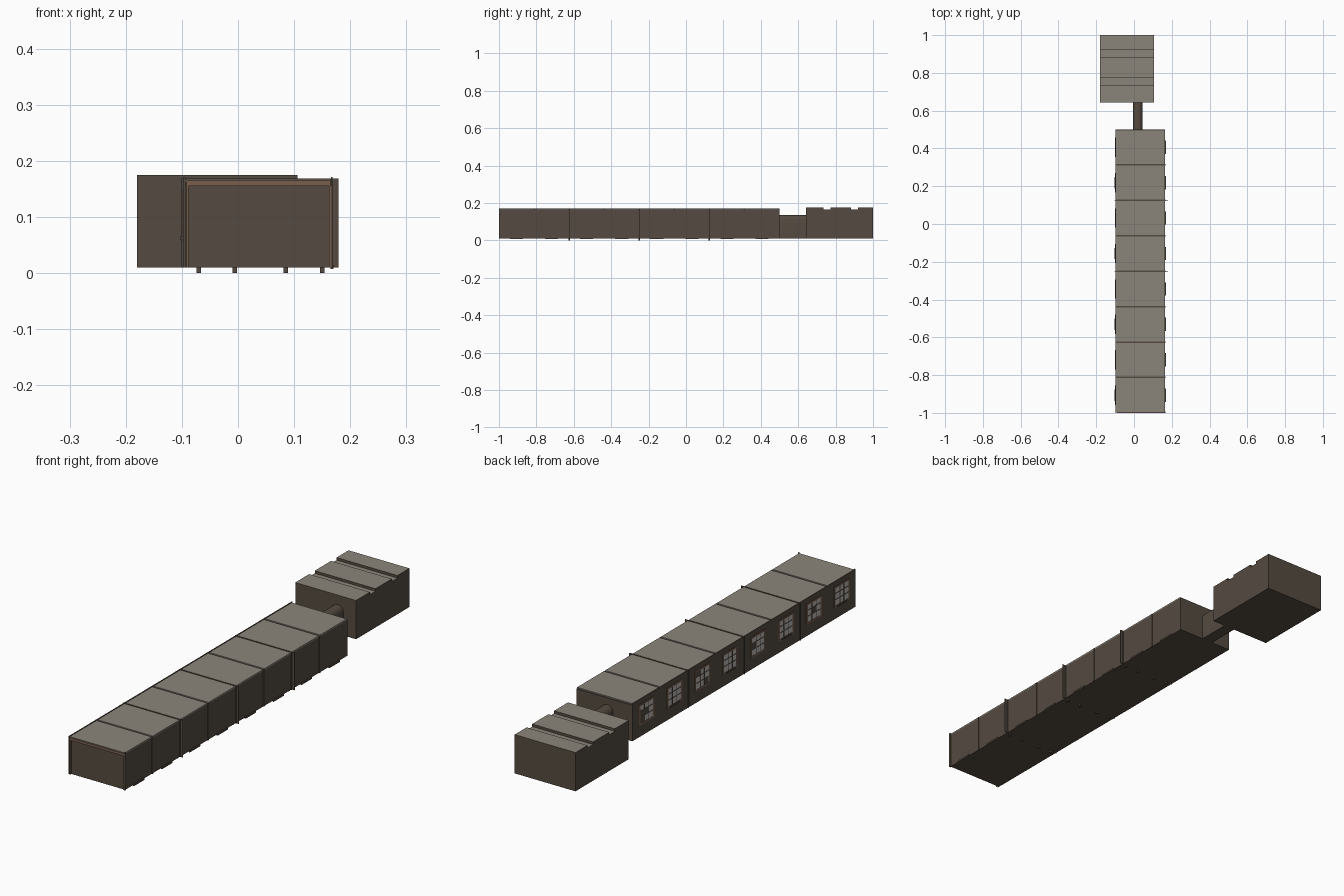
import bpy, bmesh, math

if "Cube" in bpy.data.objects:
    bpy.data.objects.remove(bpy.data.objects["Cube"], do_unlink=True)


def material(name, rgb):
    m = bpy.data.materials.new(name)
    m.use_nodes = True
    color = (*rgb, 1)
    m.diffuse_color = color
    bsdf = m.node_tree.nodes["Principled BSDF"]
    bsdf.inputs["Base Color"].default_value = color
    bsdf.inputs["Roughness"].default_value = 0.9
    return m


WALL = material("dark brown wall", (0.09, 0.07, 0.052))
ROOF = material("grey roof", (0.26, 0.235, 0.195))
TRIM = material("brown trim", (0.19, 0.115, 0.076))
PANE = material("pale pane", (0.5, 0.48, 0.46))


def mesh_object(name, bm, mats):
    bmesh.ops.recalc_face_normals(bm, faces=bm.faces)
    me = bpy.data.meshes.new(name)
    bm.to_mesh(me)
    bm.free()
    for m in mats:
        me.materials.append(m)
    ob = bpy.data.objects.new(name, me)
    bpy.context.collection.objects.link(ob)
    return ob


def box(name, x, y, z, mat):
    """Box from three (low, high) ranges."""
    bm = bmesh.new()
    bmesh.ops.create_cube(bm, size=1)
    for v in bm.verts:
        v.co = [(r[0] + r[1]) / 2 + c * (r[1] - r[0]) for r, c in zip((x, y, z), v.co)]
    return mesh_object(name, bm, [mat])


def prism(name, points, to_3d, direction, mats, pick=None):
    """Extrude a flat outline; pick chooses a material index from a face normal."""
    bm = bmesh.new()
    face = bm.faces.new([bm.verts.new(to_3d(a, b)) for a, b in points])
    new = bmesh.ops.extrude_face_region(bm, geom=[face])["geom"]
    verts = [g for g in new if isinstance(g, bmesh.types.BMVert)]
    bmesh.ops.translate(bm, verts=verts, vec=direction)
    bmesh.ops.recalc_face_normals(bm, faces=bm.faces)
    bm.normal_update()
    if pick:
        for f in bm.faces:
            f.material_index = pick(f.normal)
    return mesh_object(name, bm, mats)


def around(c, half):
    return (c - half, c + half)


LEFT, RIGHT = 0.165, -0.098
FRONT, BACK = -1.0, 0.5
BASE, TOP = 0.01, 0.166
BAYS = 8
STEP = (BACK - FRONT) / BAYS

# Long hall body with a slim raised edge on the window side
box("hall_body", (RIGHT, LEFT), (FRONT + 0.006, BACK), (BASE, TOP - 0.003), WALL)
box("window_wall_edge", (RIGHT, RIGHT + 0.004), (FRONT, BACK), (BASE, TOP + 0.004), WALL)

# Roof panels, one per bay, leaving dark seams
for i in range(BAYS):
    y = FRONT + i * STEP
    box(f"roof_panel_{i + 1}", (RIGHT + 0.003, LEFT), (y + 0.004, y + STEP - 0.004),
        (TOP - 0.004, TOP + 0.002), ROOF)

# Front frame around the recessed end panel
front = (FRONT, FRONT + 0.008)
box("front_frame_top", (-0.092, LEFT), front, (0.155, TOP), TRIM)
for side, x in (("right", -0.092), ("left", 0.162)):
    box("front_frame_" + side, (x, x + 0.004), front, (BASE, 0.155), TRIM)
box("front_left_jamb", (0.1655, 0.168), front, (BASE, TOP + 0.005), WALL)

# Upright ribs at the seams; every second one is a full divider with feet
for i in range(1, BAYS):
    y = FRONT + i * STEP
    box(f"left_rib_{i}", (LEFT, LEFT + 0.003), around(y, 0.004), (BASE, TOP), WALL)
    if i % 2 == 0:
        box(f"divider_{i}", (RIGHT - 0.004, 0.179), around(y, 0.001), (BASE, TOP + 0.003), WALL)
        for x in (-0.07, -0.006, 0.085, 0.15):
            box("divider_foot", around(x, 0.004), around(y, 0.004), (0, BASE), WALL)

# Windows along the right side
WIN_Z = (0.062, 0.144)
HALF = 0.047
boarded = {1: [(1, 1)], 3: [(2, 1)], 5: [(2, 2), (0, 0)], 7: [(1, 1), (2, 1), (2, 0)]}


def window(i, y):
    name = f"window_{i + 1}_"
    outer = RIGHT - 0.002
    box(name + "glass", (RIGHT - 0.001, RIGHT), around(y, HALF), WIN_Z, PANE)
    for s in (-1, 1):
        box(name + "jamb", (outer, RIGHT), around(y + s * HALF, 0.004), WIN_Z, TRIM)
        box(name + "mullion", (outer, RIGHT), around(y + s * 0.014, 0.0018), WIN_Z, WALL)
    for z in WIN_Z:
        box(name + "rail", (outer, RIGHT), around(y, HALF + 0.004), around(z, 0.004), TRIM)
    for z in (0.092, 0.118):
        box(name + "bar", (outer, RIGHT), around(y, HALF), around(z, 0.0015), WALL)
    for col, row in boarded.get(i, []):
        box(name + "dark_pane", (outer + 0.0005, RIGHT), around(y + (col - 1) * 0.028, 0.014),
            around(0.079 + row * 0.026, 0.013), WALL)
    if i % 2 == 0:
        box(name + "sill", (RIGHT - 0.005, RIGHT), around(y, 0.03), around(WIN_Z[0], 0.003), WALL)


for i in range(BAYS):
    yc = FRONT + (i + 0.5) * STEP
    window(i, yc)
    # Low ledge at the foot of the blank side
    box(f"left_ledge_{i + 1}", (LEFT, LEFT + 0.005), around(yc, 0.035), (BASE - 0.003, BASE + 0.004), WALL)

# Arched passage between the hall and the rear block
cx, r, spring = 0.02, 0.026, 0.109
arch = [(cx - r, BASE), (cx + r, BASE)]
arch += [(cx + r * math.cos(math.pi * k / 12), spring + r * math.sin(math.pi * k / 12))
         for k in range(13)]
passage = prism("passage", arch, lambda a, b: (a, BACK - 0.002, b), (0, 0.146, 0), [WALL])
bpy.context.view_layer.objects.active = passage
passage.select_set(True)
bpy.ops.object.shade_smooth_by_angle()

# Rear block with two channels across its roof
high, low = 0.175, 0.164
profile = [(0.642, BASE), (0.642, high)]
for a, b in ((0.735, 0.773), (0.882, 0.92)):
    profile += [(a, high), (a, low), (b, low), (b, high)]
profile += [(1.0, high), (1.0, BASE)]
prism("rear_block", profile, lambda a, b: (-0.18, a, b), (0.286, 0, 0), [WALL, ROOF],
      lambda n: 1 if n.z > 0.5 else 0)
